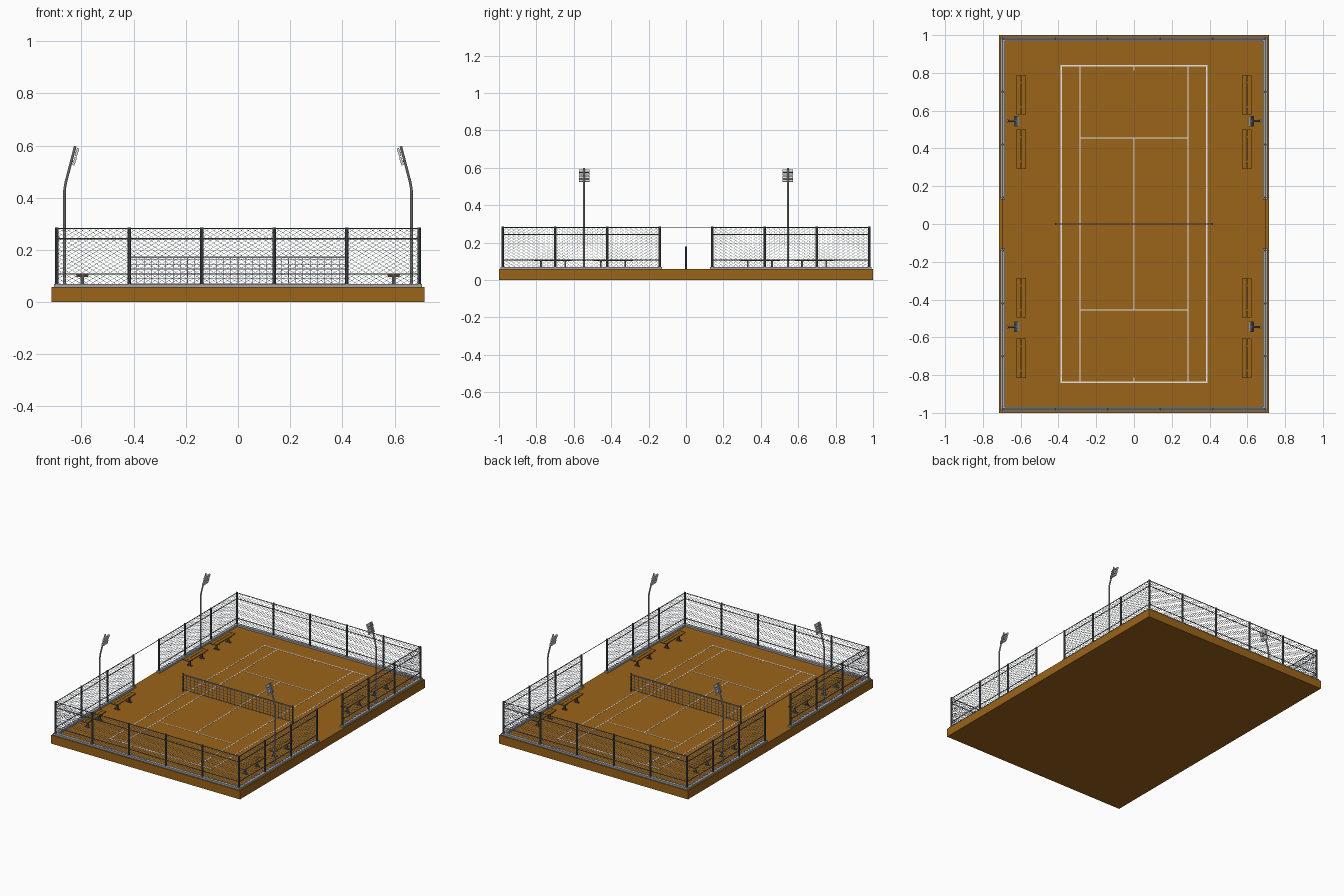
import bpy, bmesh
from math import pi
from mathutils import Vector, Matrix

cube = bpy.data.objects.get("Cube")
if cube:
    bpy.data.objects.remove(cube)


def material(name, r, g, b):
    m = bpy.data.materials.new(name)
    m.use_nodes = True
    m.diffuse_color = (r, g, b, 1)
    m.node_tree.nodes["Principled BSDF"].inputs["Base Color"].default_value = (r, g, b, 1)
    return m


CLAY = material("clay", 0.33, 0.127, 0.01)
WHITE = material("line_white", 0.9, 0.9, 0.9)
DARK = material("dark_steel", 0.085, 0.09, 0.096)
WIRE = material("wire_grey", 0.55, 0.6, 0.67)
STONE = material("curb_grey", 0.36, 0.39, 0.43)
POLE = material("pole_grey", 0.45, 0.45, 0.45)
LAMP = material("lamp_grey", 0.7, 0.7, 0.7)

GROUND, CURB, TOP = 0.058, 0.07, 0.282
FX, FY = 0.695, 0.98          # fence lines


def box(bm, center, size, rot=None):
    m = Matrix.Translation(center) @ (rot or Matrix()) @ Matrix.Diagonal((*size, 1))
    bmesh.ops.create_cube(bm, size=1, matrix=m)


def rod(bm, p, q, r, sides=4):
    p, q = Vector(p), Vector(q)
    d = q - p
    spin = Matrix.Rotation(pi / 4 if sides == 4 else 0, 4, "Z")
    m = Matrix.Translation((p + q) / 2) @ d.to_track_quat("Z", "Y").to_matrix().to_4x4() @ spin
    bmesh.ops.create_cone(bm, cap_ends=True, segments=sides, radius1=r, radius2=r,
                          depth=d.length, matrix=m)


def finish(bm, name, mat, smooth=False):
    mesh = bpy.data.meshes.new(name)
    bm.to_mesh(mesh)
    bm.free()
    mesh.materials.append(mat)
    obj = bpy.data.objects.new(name, mesh)
    bpy.context.collection.objects.link(obj)
    if smooth:
        bpy.ops.object.select_all(action="DESELECT")
        obj.select_set(True)
        bpy.context.view_layer.objects.active = obj
        bpy.ops.object.shade_smooth_by_angle()
    return obj


# Ground slab
bm = bmesh.new()
box(bm, (0, 0, GROUND / 2), (1.43, 2, GROUND))
finish(bm, "ground_slab", CLAY)

# Court markings
bm = bmesh.new()


def line(x, y, w, d):
    box(bm, (x, y, GROUND), (w, d, 0.002))


for s in (-1, 1):
    line(s * 0.385, 0, 0.006, 1.68)
    line(s * 0.285, 0, 0.006, 1.68)
    line(0, s * 0.837, 0.776, 0.008)
    line(0, s * 0.455, 0.57, 0.006)
    line(0, s * 0.823, 0.005, 0.022)
line(0, 0, 0.006, 0.91)
finish(bm, "court_lines", WHITE)

# Fence panels as (start, end) pairs around the court, leaving both gates open
xs = [FX * (i * 2 / 5 - 1) for i in range(6)]
ys = [FY * (i * 2 / 7 - 1) for i in range(8)]
panels = []
for s in (-1, 1):
    panels += [((a, s * FY), (b, s * FY)) for a, b in zip(xs, xs[1:])]
    panels += [((s * FX, a), (s * FX, b)) for a, b in zip(ys, ys[1:]) if abs(a + b) > 0.01]

# Curb under the fence
bm = bmesh.new()
for (ax, ay), (bx, by) in panels:
    box(bm, ((ax + bx) / 2, (ay + by) / 2, (GROUND + CURB) / 2),
        (abs(bx - ax) + 0.022, abs(by - ay) + 0.022, CURB - GROUND))
finish(bm, "fence_curb", STONE)

# Fence posts
bm = bmesh.new()
for x, y in sorted({p for panel in panels for p in panel}):
    rod(bm, (x, y, GROUND), (x, y, TOP + 0.004), 0.0065, 8)
finish(bm, "fence_posts", DARK, True)

# Fence rails, with a thin bar over each gate
bm = bmesh.new()
for a, b in panels:
    for z in (TOP, 0.243, 0.108):
        rod(bm, (*a, z), (*b, z), 0.0026, 6)
for s in (-1, 1):
    rod(bm, (s * FX, ys[3], TOP), (s * FX, ys[4], TOP), 0.002, 6)
finish(bm, "fence_rails", DARK, True)

# Diamond wire mesh: diagonals clipped to each panel
bm = bmesh.new()
SLOPE, STEP = 0.6, 0.016
for a, b in panels:
    a, b = Vector((*a, 0)), Vector((*b, 0))
    length, height = (b - a).length, TOP - CURB
    rise = SLOPE * length
    k = -rise + STEP / 2
    while k < height:
        t0, t1 = max(0, -k / rise), min(1, (height - k) / rise)
        for flip in (False, True):
            ends = []
            for t in (t0, t1):
                p = a.lerp(b, 1 - t if flip else t)
                p.z = CURB + k + rise * t
                ends.append(p)
            if (ends[1] - ends[0]).length > 0.004:
                rod(bm, *ends, 0.0008)
        k += STEP
finish(bm, "fence_wire_mesh", WIRE)

# Net with posts and top band
NET_X, NET_TOP = 0.415, 0.172
bm = bmesh.new()
for s in (-1, 1):
    rod(bm, (s * NET_X, 0, GROUND), (s * NET_X, 0, 0.18), 0.005, 8)
finish(bm, "net_posts", DARK, True)

bm = bmesh.new()
for i in range(31):
    x = NET_X * (i / 15 - 1)
    rod(bm, (x, 0, GROUND + 0.01), (x, 0, NET_TOP), 0.0015)
for i in range(6):
    z = GROUND + 0.012 + i * 0.019
    rod(bm, (-NET_X, 0, z), (NET_X, 0, z), 0.0015)
finish(bm, "net_mesh", WIRE)

bm = bmesh.new()
box(bm, (0, 0, NET_TOP), (2 * NET_X, 0.004, 0.005))
finish(bm, "net_band", STONE)

# Benches: two slats on two T-shaped legs
slats, legs = bmesh.new(), bmesh.new()
for sx in (-1, 1):
    for y in (-0.71, -0.39, 0.395, 0.685):
        x = sx * 0.597
        for o in (-0.0125, 0.0125):
            box(slats, (x + o, y, 0.106), (0.023, 0.208, 0.006))
        for o in (-0.065, 0.065):
            box(legs, (x, y + o, 0.1), (0.044, 0.01, 0.006))
            box(legs, (x, y + o, 0.08), (0.012, 0.009, 0.044))
            box(legs, (x, y + o, GROUND + 0.002), (0.036, 0.012, 0.005))
finish(slats, "bench_slats", CLAY)
finish(legs, "bench_legs", DARK)

# Floodlights: bent poles carrying four lamps each, tilted down to the court
poles, frames, lamps = (bmesh.new() for _ in range(3))
for sx in (-1, 1):
    for y in (-0.545, 0.545):
        path = [(0.665, GROUND), (0.665, 0.43), (0.66, 0.46), (0.624, 0.598)]
        for (x0, z0), (x1, z1) in zip(path, path[1:]):
            rod(poles, (sx * x0, y, z0), (sx * x1, y, z1), 0.005, 8)
        rod(poles, (sx * 0.665, y, GROUND), (sx * 0.665, y, GROUND + 0.01), 0.01, 8)
        tilt = Matrix.Rotation(-sx * 0.3, 4, "Y")
        for z in (0.54, 0.575):
            x = 0.6395 - (z - 0.54) * 0.26
            rod(frames, (sx * (x - 0.006), y - 0.026, z), (sx * (x - 0.006), y + 0.026, z), 0.0022, 6)
            for o in (-0.0145, 0.0145):
                box(lamps, (sx * (x - 0.013), y + o, z), (0.009, 0.027, 0.032), tilt)
finish(poles, "light_poles", POLE, True)
finish(frames, "lamp_brackets", DARK, True)
finish(lamps, "lamp_heads", LAMP)
